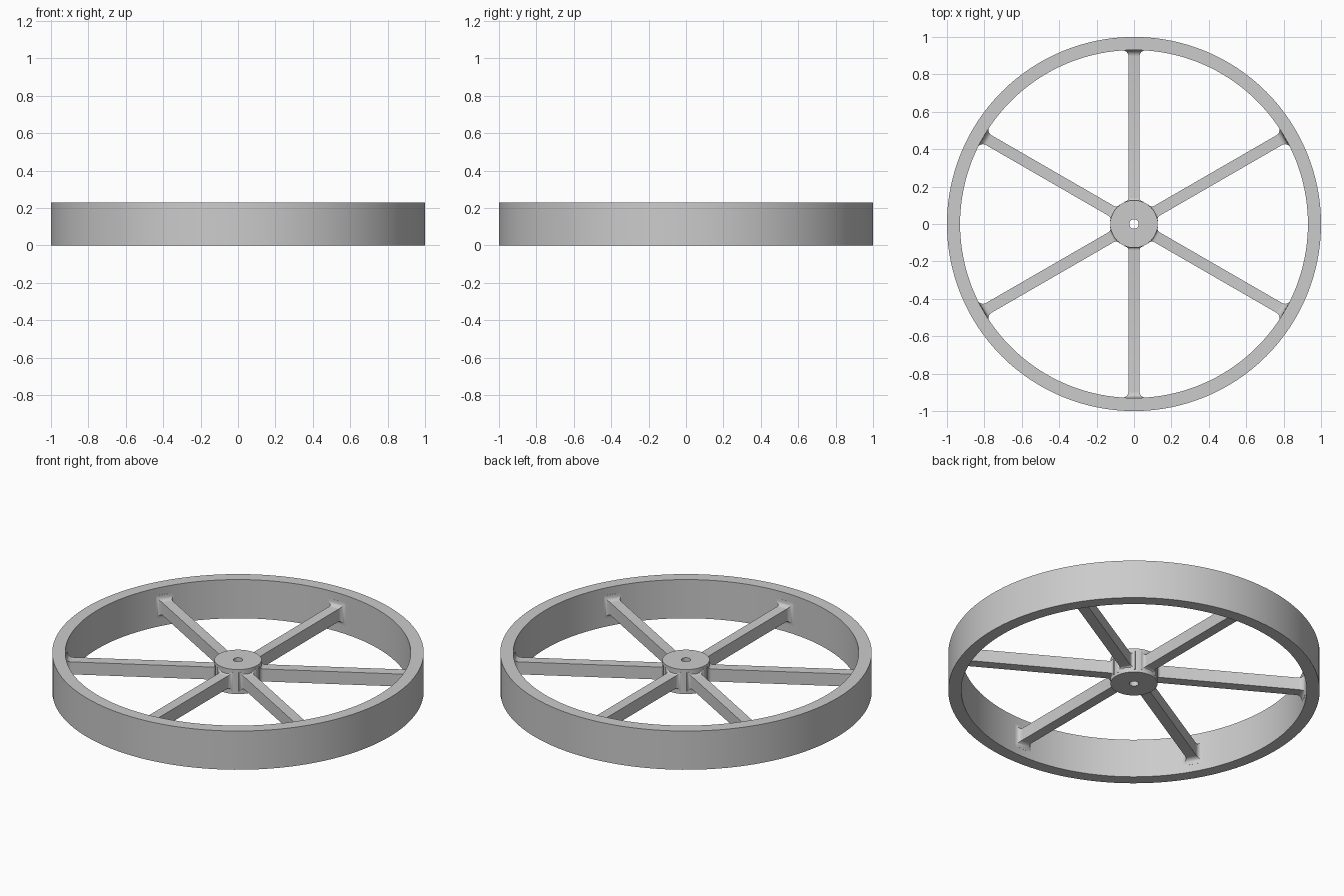
import bpy, bmesh, math
from mathutils import Matrix

if "Cube" in bpy.data.objects:
    bpy.data.objects.remove(bpy.data.objects["Cube"])

HEIGHT = 0.23
MID = HEIGHT / 2

grey = bpy.data.materials.new("plain grey")
grey.diffuse_color = (0.6, 0.6, 0.6, 1)
grey.use_nodes = True
grey.node_tree.nodes["Principled BSDF"].inputs["Base Color"].default_value = grey.diffuse_color


def finish(name, bm):
    bmesh.ops.recalc_face_normals(bm, faces=bm.faces)
    mesh = bpy.data.meshes.new(name)
    bm.to_mesh(mesh)
    bm.free()
    mesh.materials.append(grey)
    ob = bpy.data.objects.new(name, mesh)
    bpy.context.collection.objects.link(ob)
    bpy.ops.object.select_all(action='DESELECT')
    ob.select_set(True)
    bpy.context.view_layer.objects.active = ob
    bpy.ops.object.shade_smooth_by_angle(angle=math.radians(35))
    return ob


def ring(name, r_in, r_out, z0, z1, segments):
    """Turn a rectangular profile around the axle."""
    bm = bmesh.new()
    profile = [(r_in, z0), (r_out, z0), (r_out, z1), (r_in, z1)]
    loops = []
    for i in range(segments):
        a = 2 * math.pi * i / segments
        loops.append([bm.verts.new((r * math.cos(a), r * math.sin(a), z))
                      for r, z in profile])
    for i in range(segments):
        a, b = loops[i], loops[(i + 1) % segments]
        for k in range(4):
            n = (k + 1) % 4
            bm.faces.new((a[k], b[k], b[n], a[n]))
    return finish(name, bm)


def spoke(name, angle, half_w=0.03, half_h=0.037):
    """Loft a rectangular bar with a fillet flare at both ends."""
    steps = [math.pi / 2 * i / 6 for i in range(7)]
    hub_r, rim_r = 0.02, 0.032
    stations = [(0.09, hub_r)]
    stations += [(0.12 + hub_r * (1 - math.sin(t)), hub_r * (1 - math.cos(t)))
                 for t in reversed(steps)]
    stations += [(0.929 - rim_r + rim_r * math.sin(t), rim_r * (1 - math.cos(t)))
                 for t in steps]
    stations.append((0.95, rim_r))
    bm = bmesh.new()
    loops = []
    for d, g in stations:
        w, h = half_w + g, half_h + g
        loops.append([bm.verts.new((d, sy * w, MID + sz * h))
                      for sy, sz in ((-1, -1), (1, -1), (1, 1), (-1, 1))])
    for a, b in zip(loops, loops[1:]):
        for k in range(4):
            n = (k + 1) % 4
            bm.faces.new((a[k], b[k], b[n], a[n]))
    bm.faces.new(loops[0])
    bm.faces.new(loops[-1])
    bm.transform(Matrix.Rotation(angle, 4, 'Z'))
    return finish(name, bm)


# Outer rim and bored hub
ring("rim", 0.93, 1.0, 0, HEIGHT, 128)
ring("hub", 0.025, 0.127, 0.042, HEIGHT - 0.042, 64)

# Six spokes
for i in range(6):
    spoke(f"spoke_{i + 1}", math.radians(30 + 60 * i))
